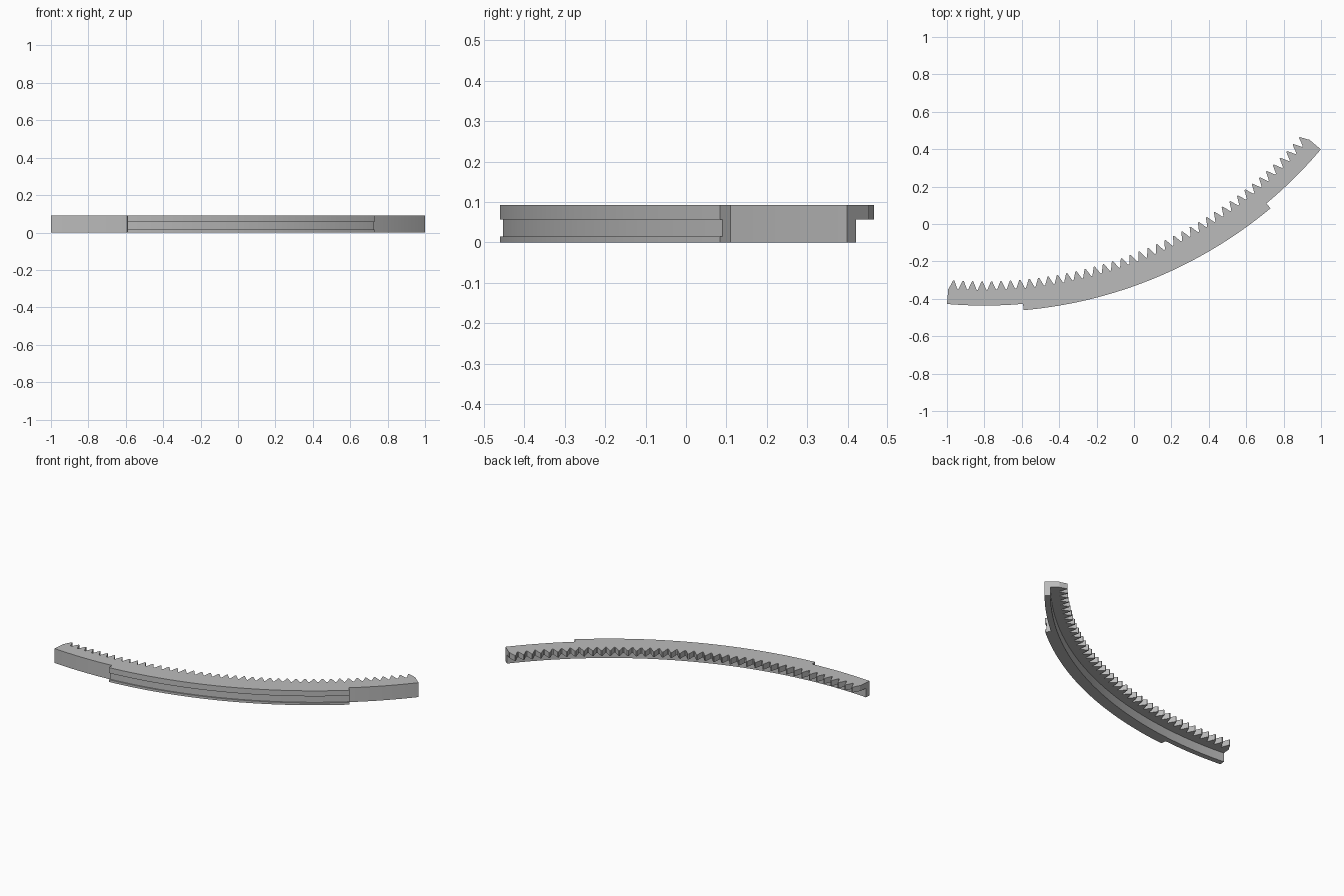
import bpy, bmesh, math

cube = bpy.data.objects.get("Cube")
if cube:
    bpy.data.objects.remove(cube, do_unlink=True)

# Ring centre, radii, heights and angles (degrees from -y)
CX, CY = -0.8, 1.919
R_TIP, R_ROOT, R_LEDGE, R_NARROW, R_GROOVE, R_BAND = 2.226, 2.271, 2.321, 2.355, 2.381, 2.389
Z_LIP, Z_STEP, Z_TOP = 0.015, 0.057, 0.092
START, END, TEETH = -4.87, 49.8, 42
BAND = (5.04, 39.82)
PITCH = (END - START) / TEETH
FLAT_ROOT, FLAT_TIP = 0.06, 0.06   # half widths as a share of the pitch


def tooth_radius(angle):
    """Inner radius of the toothed edge at an angle."""
    t = ((angle - START) / PITCH) % 1.0
    t = min(t, 1.0 - t)
    t = (t - FLAT_ROOT) / (0.5 - FLAT_TIP - FLAT_ROOT)
    return R_ROOT + (R_TIP - R_ROOT) * max(0.0, min(1.0, t))


def section(angle, in_band):
    """Radius and height of the cross-section corners."""
    inner = tooth_radius(angle)
    outer, groove = (R_BAND, R_GROOVE) if in_band else (R_NARROW, R_NARROW)
    return [(inner, Z_TOP), (inner, Z_STEP), (R_LEDGE, Z_STEP), (R_LEDGE, 0),
            (outer, 0), (outer, Z_LIP), (groove, Z_LIP), (groove, Z_STEP),
            (outer, Z_STEP), (outer, Z_TOP)]


# Angles of every tooth corner, plus the two ends of the raised band
corners = (FLAT_ROOT, 0.5 - FLAT_TIP, 0.5 + FLAT_TIP, 1 - FLAT_ROOT)
angles = [START, END] + [START + PITCH * (k + c) for k in range(TEETH) for c in corners]
stations = [(a, BAND[0] < a < BAND[1]) for a in angles]
stations += [(BAND[0], False), (BAND[0], True), (BAND[1], True), (BAND[1], False)]
stations.sort(key=lambda s: (s[0], s[1] if s[0] < 20 else not s[1]))

# Loft the section round the arc
bm = bmesh.new()
rings = []
for angle, in_band in stations:
    a = math.radians(angle)
    rings.append([bm.verts.new((CX + r * math.sin(a), CY - r * math.cos(a), z))
                  for r, z in section(angle, in_band)])
for p, q in zip(rings, rings[1:]):
    for i in range(len(p)):
        j = (i + 1) % len(p)
        bm.faces.new((p[i], p[j], q[j], q[i]))
bm.faces.new(rings[0])
bm.faces.new(rings[-1])
bmesh.ops.remove_doubles(bm, verts=bm.verts[:], dist=1e-5)
slivers = [f for f in bm.faces if f.calc_area() < 1e-8]
bmesh.ops.delete(bm, geom=slivers, context='FACES_ONLY')
bmesh.ops.recalc_face_normals(bm, faces=bm.faces[:])

mesh = bpy.data.meshes.new("toothed_arc_rail")
bm.to_mesh(mesh)
bm.free()
rail = bpy.data.objects.new("toothed_arc_rail", mesh)
bpy.context.collection.objects.link(rail)

# Plain grey
grey = bpy.data.materials.new("plain_grey")
grey.use_nodes = True
colour = (0.5, 0.5, 0.5, 1)
grey.diffuse_color = colour
for node in grey.node_tree.nodes:
    if node.type == 'BSDF_PRINCIPLED':
        node.inputs["Base Color"].default_value = colour
mesh.materials.append(grey)
